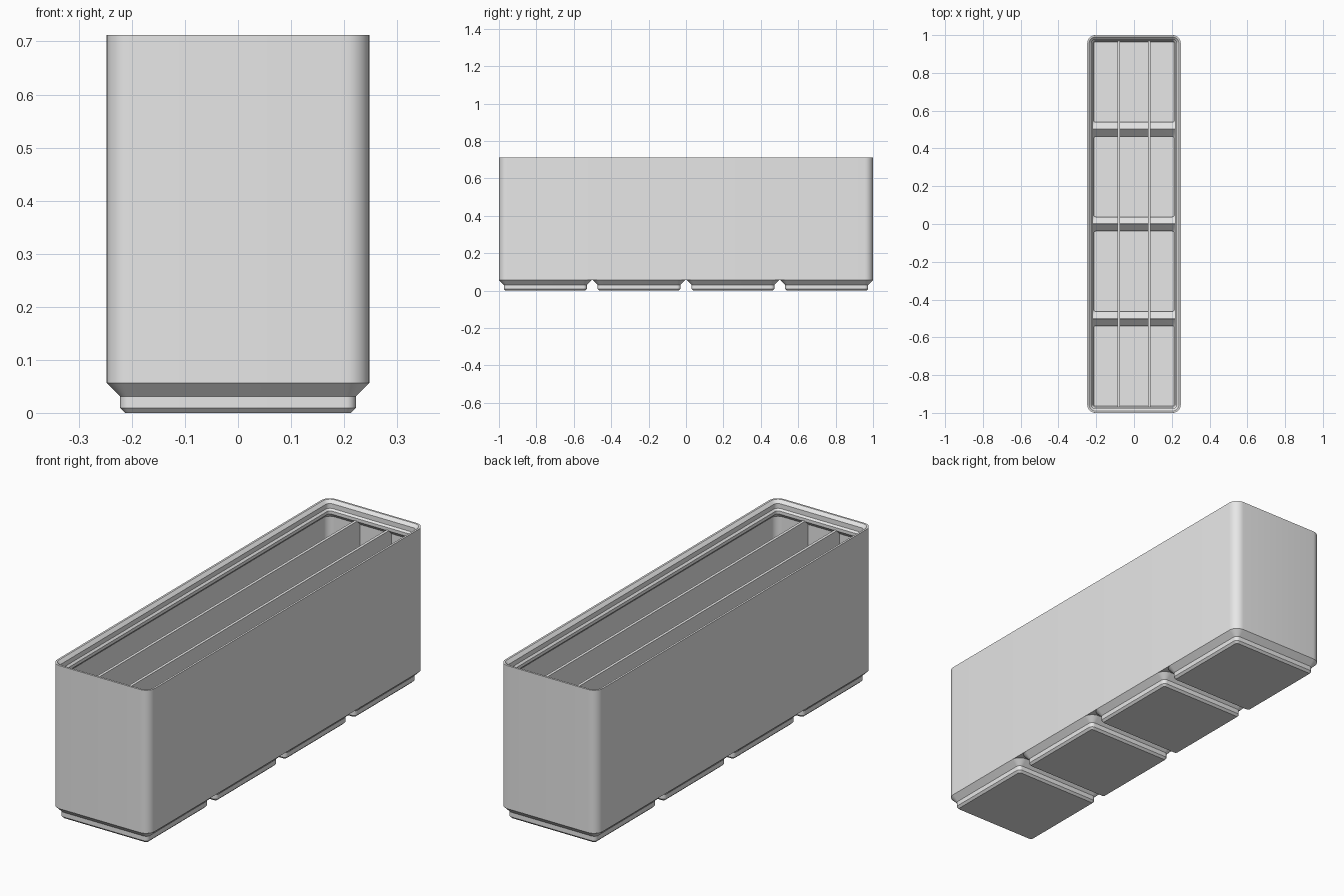
import bpy, bmesh, math

cube = bpy.data.objects.get("Cube")
if cube:
    bpy.data.objects.remove(cube)

# Main dimensions
PITCH = 0.5015            # spacing of the feet
HX, HY, RAD = 0.2478, 1.0, 0.045
FOOT_TOP, RIM = 0.0567, 0.712
RIDGE = 0.078             # height of the ridges between floor pockets
CELLS = [(i - 1.5) * PITCH for i in range(4)]

grey = bpy.data.materials.new("light_grey")
grey.use_nodes = True
grey.diffuse_color = (0.8, 0.8, 0.8, 1)
grey.node_tree.nodes["Principled BSDF"].inputs["Base Color"].default_value = (0.8, 0.8, 0.8, 1)


def ring(bm, hx, y0, y1, r, z, steps=8):
    """Counter-clockwise rounded rectangle of vertices."""
    corners = [(hx - r, y1 - r), (r - hx, y1 - r), (r - hx, y0 + r), (hx - r, y0 + r)]
    verts = []
    for k, (cx, cy) in enumerate(corners):
        for s in range(steps + 1):
            a = math.pi / 2 * (k + s / steps)
            verts.append(bm.verts.new((cx + r * math.cos(a), cy + r * math.sin(a), z)))
    return verts


def loft(bm, rings):
    for a, b in zip(rings, rings[1:]):
        n = len(a)
        for i in range(n):
            j = (i + 1) % n
            bm.faces.new((a[i], a[j], b[j], b[i]))


def holed_plate(bm, outline, holes, normal):
    """Flat plate bounded by one outline with several holes."""
    edges = []
    for loop in [outline] + holes:
        for a, b in zip(loop, loop[1:] + loop[:1]):
            edges.append(bm.edges.get((a, b)) or bm.edges.new((a, b)))
    made = bmesh.ops.triangle_fill(bm, use_beauty=True, edges=edges, normal=normal)
    for f in made["geom"]:
        if isinstance(f, bmesh.types.BMFace):
            f.normal_update()
            if f.normal.z * normal[2] < 0:
                f.normal_flip()


def finish(bm, name):
    mesh = bpy.data.meshes.new(name)
    bm.to_mesh(mesh)
    bm.free()
    mesh.materials.append(grey)
    mesh.shade_smooth()
    mesh.set_sharp_from_angle(angle=math.radians(25))
    obj = bpy.data.objects.new(name, mesh)
    bpy.context.collection.objects.link(obj)
    return obj


# Bin body: outer wall, stacking lip and inner wall as (inset, height)
bm = bmesh.new()
profile = [(0, FOOT_TOP), (0, RIM), (0.0092, RIM), (0.0227, 0.6985), (0.0227, 0.677),
           (0.031, 0.669), (0.031, 0.6545), (0.0113, 0.635), (0.0113, RIDGE)]
walls = [ring(bm, HX - d, d - HY, HY - d, RAD - d, z) for d, z in profile]
loft(bm, walls)

# Floor pockets that sink into the feet
pocket_tops, foot_holes = [], []
for c in CELLS:
    lo, hi = max(c - 0.249, -0.988), min(c + 0.249, 0.988)
    top = ring(bm, 0.236, lo, hi, 0.025, RIDGE)
    slope_end = ring(bm, 0.2125, c - 0.2125, c + 0.2125, 0.01, 0.041)
    floor = ring(bm, 0.2125, c - 0.2125, c + 0.2125, 0.01, 0.02)
    loft(bm, [top, slope_end, floor])
    bm.faces.new(floor)
    pocket_tops.append(top)
    foot_holes.append(ring(bm, 0.236, c - 0.236, c + 0.236, 0.035, FOOT_TOP))
holed_plate(bm, walls[-1], pocket_tops, (0, 0, 1))
holed_plate(bm, walls[0], foot_holes, (0, 0, -1))
finish(bm, "bin_body")

# Feet with stepped chamfers as (half width, corner radius, height)
foot_profile = [(0.2125, 0.0096, 0), (0.222, 0.019, 0.0096),
                (0.222, 0.019, 0.031), (HX, RAD, FOOT_TOP)]
for n, c in enumerate(CELLS):
    bm = bmesh.new()
    rings = [ring(bm, h, c - h, c + h, r, z) for h, r, z in foot_profile]
    loft(bm, rings)
    bm.faces.new(rings[0][::-1])
    finish(bm, f"foot_{n + 1}")


def add_box(bm, x, y, z0, z1, hx, hy):
    made = bmesh.ops.create_cube(bm, size=2)
    for v in made["verts"]:
        v.co = (x + v.co.x * hx, y + v.co.y * hy, (z0 + z1) / 2 + v.co.z * (z1 - z0) / 2)


# Two long dividers, reaching down into each pocket
for name, x in (("right_divider", -0.0805), ("left_divider", 0.0805)):
    bm = bmesh.new()
    add_box(bm, x, 0, 0.06, 0.657, 0.0065, 0.99)
    for c in CELLS:
        add_box(bm, x, c, 0.018, 0.062, 0.0065, 0.218)
    finish(bm, name)
